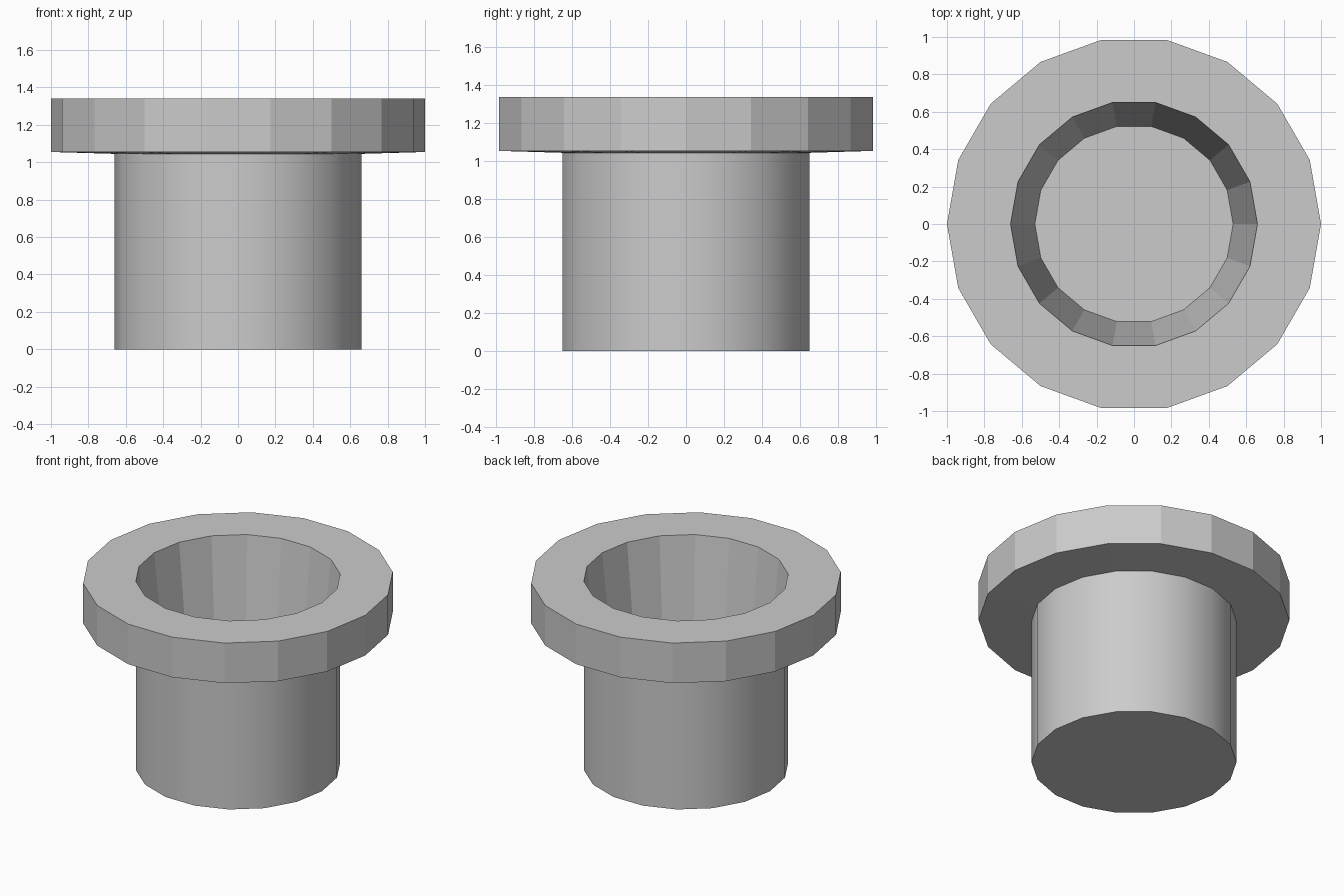
import bpy, bmesh
from math import cos, sin, pi

if "Cube" in bpy.data.objects:
    bpy.data.objects.remove(bpy.data.objects["Cube"])

SIDES = 18

def ring(bm, r, z):
    return [bm.verts.new((r * cos(2 * pi * i / SIDES), r * sin(2 * pi * i / SIDES), z))
            for i in range(SIDES)]

# Pot profile: base, body top, lip underside, lip top, opening, inner floor
profile = [(0.66, 0), (0.66, 1.045), (1, 1.055), (1, 1.34), (0.66, 1.34), (0.53, 0.2)]
SMOOTH_BAND = 0  # only the outer body is smooth shaded

bm = bmesh.new()
rings = [ring(bm, r, z) for r, z in profile]
for band, (a, b) in enumerate(zip(rings, rings[1:])):
    for i in range(SIDES):
        j = (i + 1) % SIDES
        face = bm.faces.new((a[i], a[j], b[j], b[i]))
        face.smooth = band == SMOOTH_BAND

# Base and inner floor
bm.faces.new(list(reversed(rings[0])))
bm.faces.new(rings[-1])

# Keep the rims of the smooth body crisp
for loop in rings[:2]:
    for i in range(SIDES):
        bm.edges.get((loop[i], loop[(i + 1) % SIDES])).smooth = False

mesh = bpy.data.meshes.new("flower_pot")
bm.to_mesh(mesh)
bm.free()
bpy.context.collection.objects.link(bpy.data.objects.new("flower_pot", mesh))
